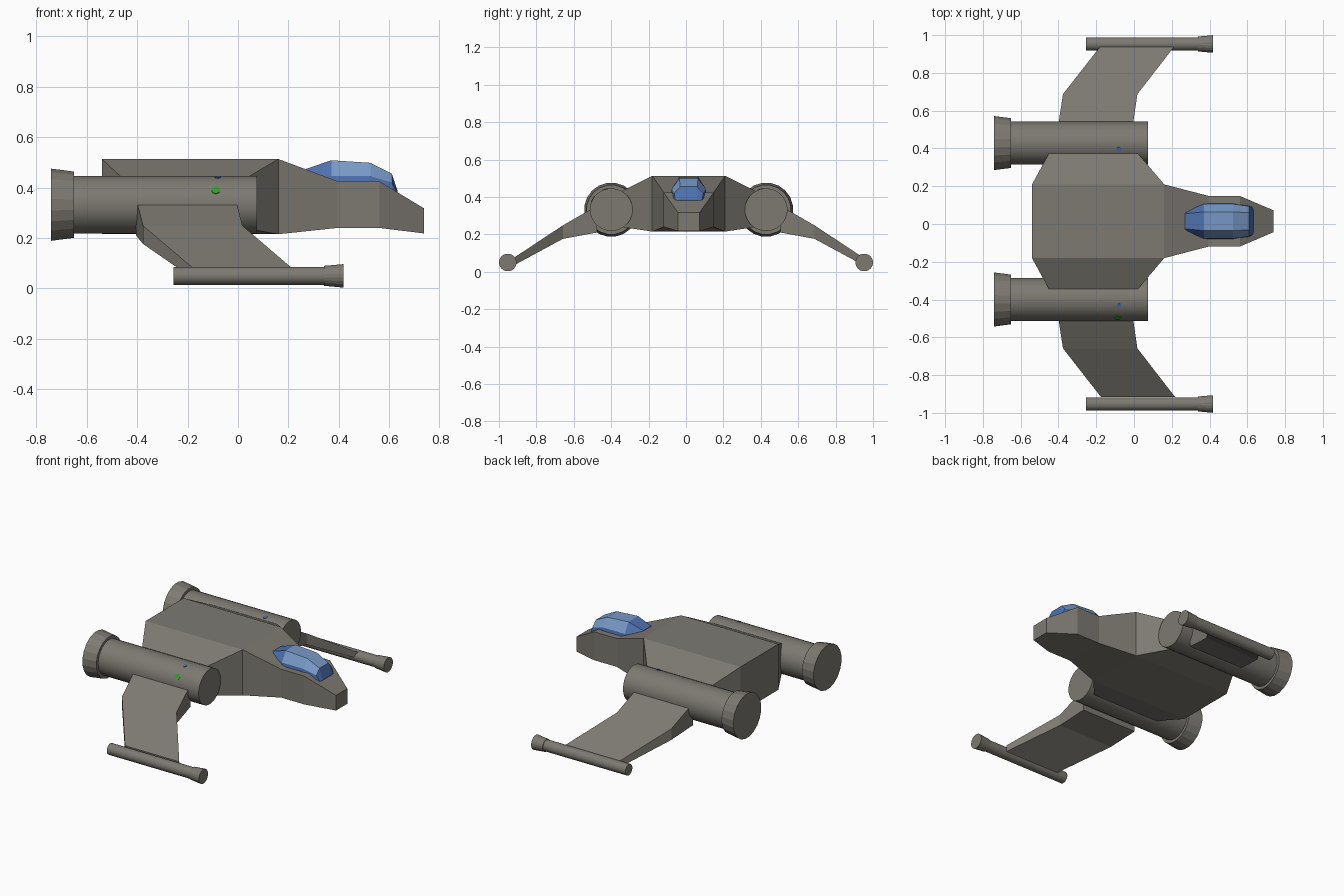
import bpy, bmesh, math
from mathutils import Vector

if "Cube" in bpy.data.objects:
    bpy.data.objects.remove(bpy.data.objects["Cube"])

YC = 0.0145  # hull centreline


def material(name, rgb):
    m = bpy.data.materials.new(name)
    m.diffuse_color = (*rgb, 1)
    m.use_nodes = True
    m.node_tree.nodes["Principled BSDF"].inputs["Base Color"].default_value = m.diffuse_color
    return m


GREY = material("hull grey", (0.205, 0.193, 0.168))
BLUE = material("canopy blue", (0.075, 0.165, 0.42))
LIGHT = material("canopy glass light blue", (0.19, 0.32, 0.57))
GREEN = material("light green", (0.03, 0.35, 0.03))


def loft(name, rings, mats, smooth=False):
    """Skin a closed solid through rings of equal point count."""
    bm = bmesh.new()
    vs = [[bm.verts.new(p) for p in r] for r in rings]
    n = len(vs[0])
    for a, b in zip(vs, vs[1:]):
        for i in range(n):
            j = (i + 1) % n
            bm.faces.new((a[i], a[j], b[j], b[i]))
    bm.faces.new(vs[0])
    bm.faces.new(vs[-1])
    bmesh.ops.recalc_face_normals(bm, faces=bm.faces)
    me = bpy.data.meshes.new(name)
    bm.to_mesh(me)
    bm.free()
    ob = bpy.data.objects.new(name, me)
    bpy.context.collection.objects.link(ob)
    for m in mats:
        me.materials.append(m)
    if smooth:
        bpy.ops.object.select_all(action='DESELECT')
        bpy.context.view_layer.objects.active = ob
        ob.select_set(True)
        bpy.ops.object.shade_smooth_by_angle(angle=math.radians(35))
    return ob


def tube(name, stations, y, z, n, smooth=False):
    """Round part along x from (x, radius) stations."""
    rings = [[(x, y + r * math.cos(2 * math.pi * (i + .5) / n),
               z + r * math.sin(2 * math.pi * (i + .5) / n)) for i in range(n)]
             for x, r in stations]
    return loft(name, rings, [GREY], smooth)


def rib(x0, x1, y, z0, z1):
    """Rectangle across a given y."""
    return [(x0, y, z0), (x1, y, z0), (x1, y, z1), (x0, y, z1)]


# Main hull: x, half width, bottom, top
hull = [(-.54, .195, .215, .513), (.16, .195, .215, .513), (.395, .134, .24, .425),
        (.56, .134, .24, .425), (.738, .058, .218, .317)]
loft("hull", [[(x, YC - w, b), (x, YC + w, b), (x, YC + w, t), (x, YC - w, t)]
              for x, w, b, t in hull], [GREY])

# Canopy: x, base half/z, shoulder half/z, top half/z
canopy = [(.27, .055, .44, .052, .46, .04, .474), (.37, .094, .42, .09, .445, .05, .508),
          (.525, .094, .42, .09, .445, .05, .498), (.61, .082, .39, .078, .42, .045, .455),
          (.632, .075, .36, .07, .375, .045, .388)]
ob = loft("canopy", [[(x, YC - a, za), (x, YC - b, zb), (x, YC - c, zc),
                      (x, YC + c, zc), (x, YC + b, zb), (x, YC + a, za)]
                     for x, a, za, b, zb, c, zc in canopy], [BLUE, LIGHT])
for p in ob.data.polygons:  # glass on the upper facets
    p.material_index = int(p.normal.z > .35 and .36 < p.center.x < .6)


# Small marker lamps set flush on the engine skin
def lamp(name, x, yc, angle, r, mat):
    d = Vector((0, math.cos(angle), math.sin(angle)))
    u, v = Vector((1, 0, 0)), Vector((0, -d.z, d.y))
    c = Vector((x, yc, .332))
    rings = [[c + d * h + r * (u * math.cos(k * math.pi / 4) + v * math.sin(k * math.pi / 4))
              for k in range(8)] for h in (.109, .116)]
    loft(name, rings, [mat])


for s, side in ((1, "left"), (-1, "right")):
    def Y(h):
        return YC + s * h

    # Shoulder block joining hull to engine
    loft(side + "_shoulder", [rib(-.54, .16, Y(.195), .215, .513),
                              rib(-.45, .02, Y(.36), .24, .43)], [GREY])
    # Engine and flared exhaust
    tube(side + "_engine", [(-.66, .114), (.075, .114)], Y(.414), .332, 32, True)
    tube(side + "_exhaust", [(-.742, .145), (-.65, .133)], Y(.414), .332, 20)
    lamp(side + "_green_lamp", -.088, Y(.414), math.radians(149), .018, GREEN)
    lamp(side + "_blue_lamp", -.08, Y(.414), math.radians(107), .013, BLUE)
    # Drooped wing
    loft(side + "_wing", [rib(-.404, -.009, Y(.49), .21, .353),
                          rib(-.376, .018, Y(.673), .176, .248),
                          rib(-.175, .217, Y(.93), .037, .078)], [GREY])
    # Wingtip gun with flared muzzle
    tube(side + "_gun", [(-.255, .036), (.345, .036)], s * .953, .05, 20, True)
    tube(side + "_muzzle", [(.34, .040), (.418, .047)], s * .953, .05, 20)
